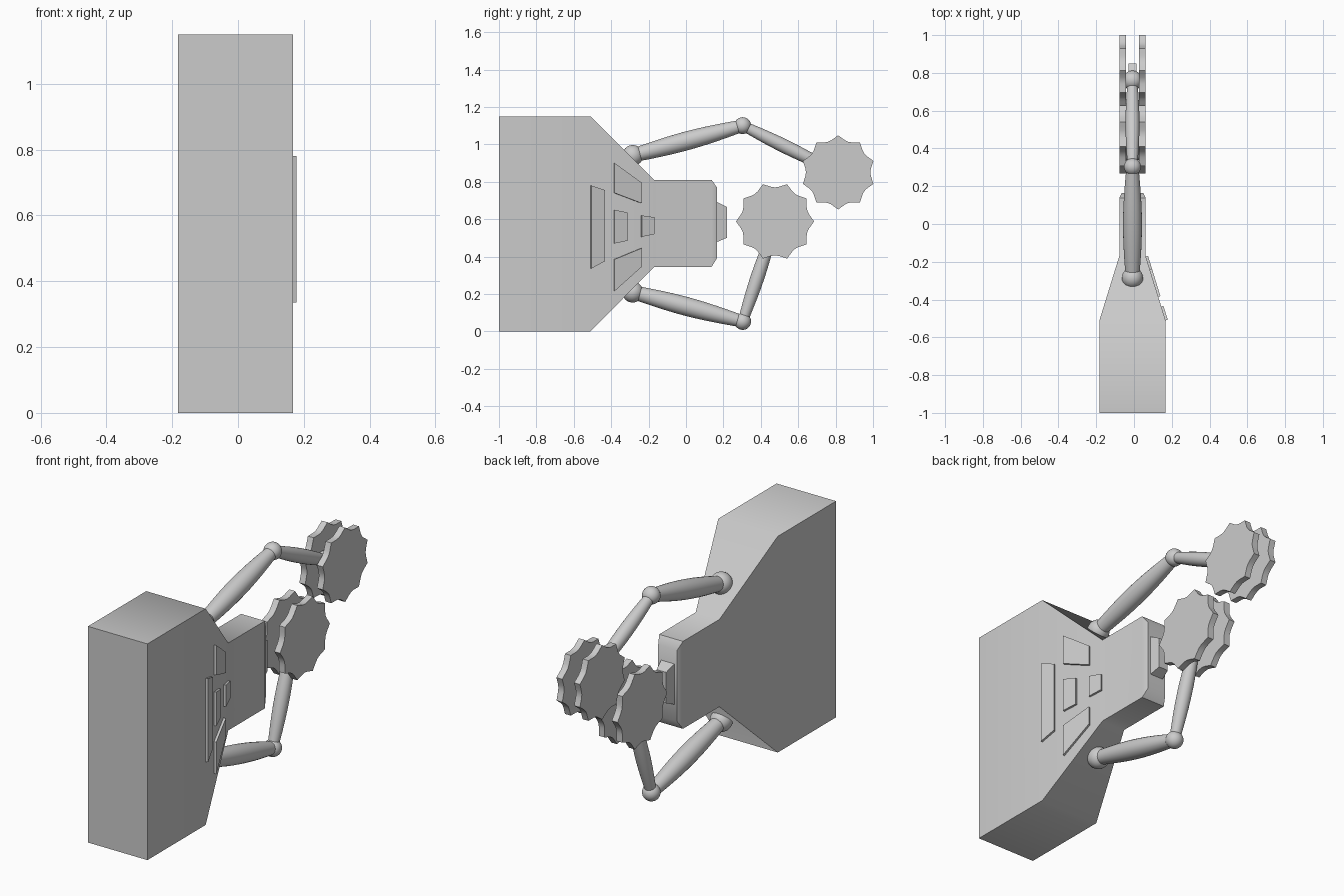
import bpy, bmesh, math
from mathutils import Vector

if "Cube" in bpy.data.objects:
    bpy.data.objects.remove(bpy.data.objects["Cube"])

CX = -0.008  # middle plane of the body
mat = bpy.data.materials.new("light_grey")
mat.diffuse_color = (0.6, 0.6, 0.6, 1)
mat.use_nodes = True
mat.node_tree.nodes["Principled BSDF"].inputs["Base Color"].default_value = mat.diffuse_color


def finish(name, bm, angle=30):
    bmesh.ops.recalc_face_normals(bm, faces=bm.faces)
    me = bpy.data.meshes.new(name)
    bm.to_mesh(me)
    bm.free()
    me.materials.append(mat)
    ob = bpy.data.objects.new(name, me)
    bpy.context.collection.objects.link(ob)
    bpy.ops.object.select_all(action='DESELECT')
    ob.select_set(True)
    bpy.context.view_layer.objects.active = ob
    bpy.ops.object.shade_smooth_by_angle(angle=math.radians(angle))
    return ob


def skin(name, rings, angle=30):
    """Join equal-length rings of points and cap both ends."""
    bm = bmesh.new()
    rows = [[bm.verts.new(p) for p in r] for r in rings]
    n = len(rows[0])
    for a, b in zip(rows, rows[1:]):
        for i in range(n):
            j = (i + 1) % n
            bm.faces.new((a[i], a[j], b[j], b[i]))
    bm.faces.new(rows[0])
    bm.faces.new(rows[-1])
    return finish(name, bm, angle)


def rect(y, hx, z0, z1):
    return [(CX - hx, y, z0), (CX + hx, y, z0), (CX + hx, y, z1), (CX - hx, y, z1)]


def ball(name, y, z, r):
    bm = bmesh.new()
    bmesh.ops.create_uvsphere(bm, u_segments=32, v_segments=16, radius=r)
    bmesh.ops.translate(bm, verts=bm.verts, vec=(CX, y, z))
    finish(name, bm)


def limb(name, a, b, r_a, r_mid, r_b):
    """Round bar between two (y, z) points, swollen in the middle."""
    a, b = Vector((CX, *a)), Vector((CX, *b))
    d = (b - a).normalized()
    side = Vector((1, 0, 0))
    up = d.cross(side)
    rings = []
    for k in range(13):
        t = k / 12
        base = r_a + (r_b - r_a) * t
        r = base + (r_mid - (r_a + r_b) / 2) * math.sin(math.pi * t)
        rings.append([a.lerp(b, t) + r * (side * math.cos(w) + up * math.sin(w))
                      for w in (math.tau * i / 24 for i in range(24))])
    skin(name, rings)


def toothed_disc(name, x0, x1, cy, cz, r, phase):
    """Disc with ten points and hollow scallops between them."""
    pts = []
    for i in range(10):
        for k in range(6):
            t = k / 6
            rad = r * (1 - 0.13 * math.sin(math.pi * t))
            w = phase + math.tau * (i + t) / 10
            pts.append((cy + rad * math.cos(w), cz + rad * math.sin(w)))
    skin(name, [[(x, y, z) for y, z in pts] for x in (x0, x1)])


# Main body: tall block, taper, neck and chamfered end
skin("body", [rect(-1, 0.175, 0, 1.15), rect(-0.51, 0.175, 0, 1.15),
              rect(-0.17, 0.07, 0.345, 0.81), rect(0.137, 0.07, 0.345, 0.81),
              rect(0.165, 0.056, 0.39, 0.77)], 50)
skin("end_nozzle", [rect(0.16, 0.04, 0.475, 0.695), rect(0.218, 0.028, 0.5, 0.665)])

# Raised plates on the slanted right side, as (y, z) outlines
slope = (0.07 - 0.175) / 0.34
normal = Vector((1, -slope, 0)).normalized()
plates = {
    "long_plate": [(-0.51, 0.335), (-0.437, 0.375), (-0.437, 0.755), (-0.51, 0.78)],
    "upper_plate": [(-0.385, 0.74), (-0.24, 0.685), (-0.24, 0.795), (-0.385, 0.90)],
    "lower_plate": [(-0.385, 0.215), (-0.24, 0.345), (-0.24, 0.445), (-0.385, 0.385)],
    "middle_plate": [(-0.385, 0.47), (-0.315, 0.485), (-0.315, 0.635), (-0.385, 0.65)],
    "small_plate": [(-0.24, 0.505), (-0.172, 0.52), (-0.172, 0.61), (-0.24, 0.62)],
}
for name, outline in plates.items():
    base = [Vector((CX + 0.175 + slope * (y + 0.51), y, z)) for y, z in outline]
    skin(name, [[p + normal * h for p in base] for h in (-0.005, 0.012)])

# Two jointed arms, each ending in a pair of toothed discs
arms = [("upper", (-0.285, 0.94), (0.303, 1.10), (0.76, 0.875), (0.8135, 0.85), 0.198, math.pi / 2),
        ("lower", (-0.285, 0.21), (0.303, 0.053), (0.462, 0.527), (0.476, 0.588), 0.209, 0)]
for side, shoulder, elbow, wrist, hub, r, phase in arms:
    ball(side + "_shoulder", *shoulder, 0.056)
    ball(side + "_elbow", *elbow, 0.045)
    ball(side + "_wrist", *wrist, 0.052)
    limb(side + "_arm", shoulder, elbow, 0.036, 0.05, 0.032)
    limb(side + "_forearm", elbow, wrist, 0.026, 0.037, 0.026)
    # Short square peg beyond the wrist
    a, b = Vector((0, *wrist)), Vector((0, *hub))
    d = (b - a).normalized()
    up = Vector((0, -d.z, d.y)) * 0.02
    sx = Vector((0.02, 0, 0))
    c = Vector((CX, 0, 0))
    skin(side + "_peg", [[c + p + u * up + s * sx for u, s in ((-1, -1), (-1, 1), (1, 1), (1, -1))]
                         for p in (a, a + d * 0.09)])
    toothed_disc(side + "_left_disc", -0.077, -0.043, *hub, r, phase)
    toothed_disc(side + "_right_disc", 0.027, 0.061, *hub, r, phase)
